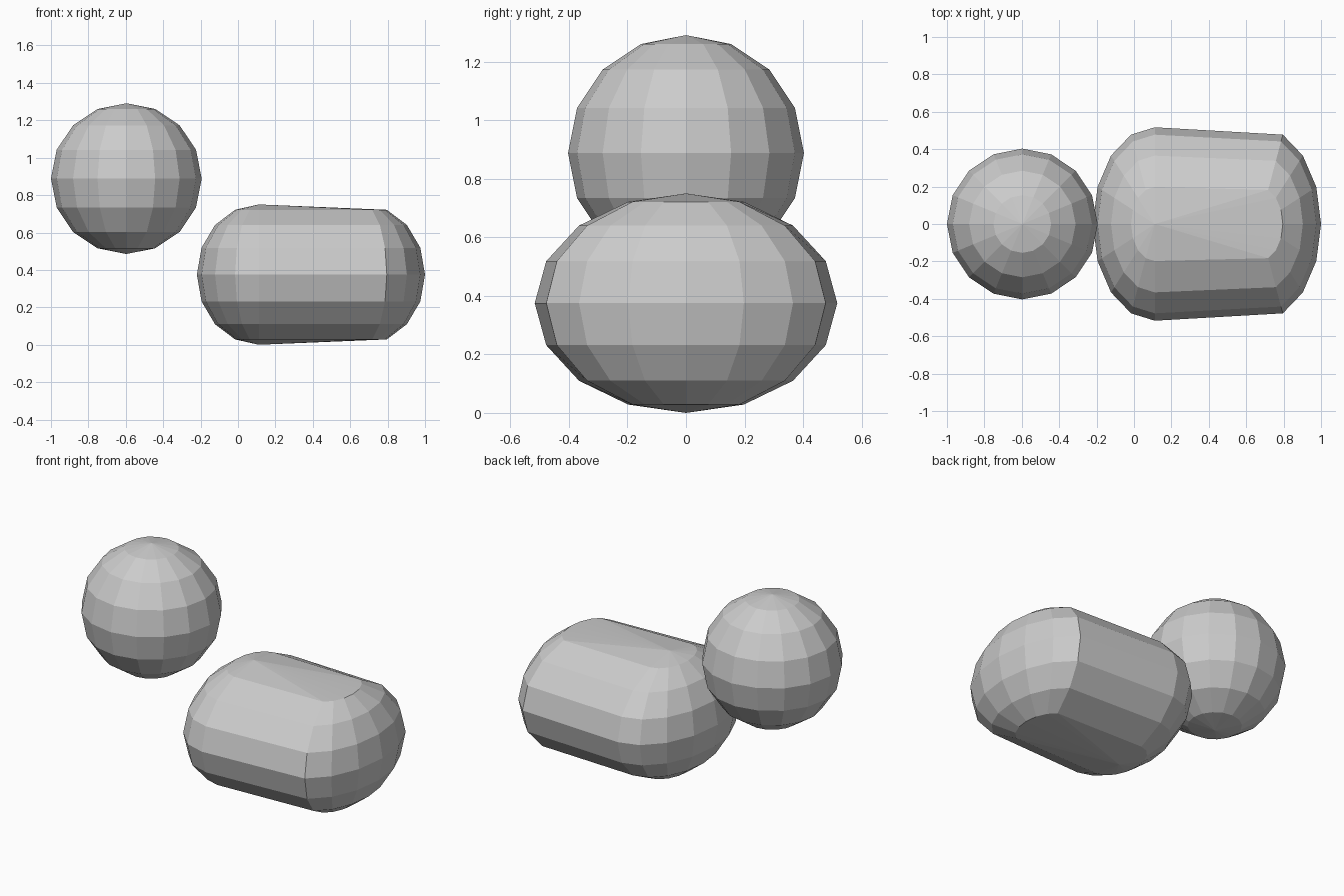
import bpy, bmesh
from mathutils import Matrix

if "Cube" in bpy.data.objects:
    bpy.data.objects.remove(bpy.data.objects["Cube"])


def ellipsoid(name, center, radii, stretch=0.0):
    """Low-poly ellipsoid; its right half can be pulled out along x."""
    bm = bmesh.new()
    bmesh.ops.create_uvsphere(bm, u_segments=16, v_segments=8, radius=1.0)
    bmesh.ops.transform(bm, matrix=Matrix.Diagonal((*radii, 1.0)), verts=bm.verts)
    for v in bm.verts:
        if v.co.x > 0.001:
            v.co.x += stretch
    mesh = bpy.data.meshes.new(name)
    bm.to_mesh(mesh)
    bm.free()
    obj = bpy.data.objects.new(name, mesh)
    obj.location = center
    bpy.context.collection.objects.link(obj)
    return obj


# Round head
ellipsoid("head", (-0.597, 0, 0.888), (0.403, 0.403, 0.403))

# Body: flattened ellipsoid with the right half pulled outward
ellipsoid("body", (0.111, 0, 0.375), (0.331, 0.517, 0.375), stretch=0.558)
